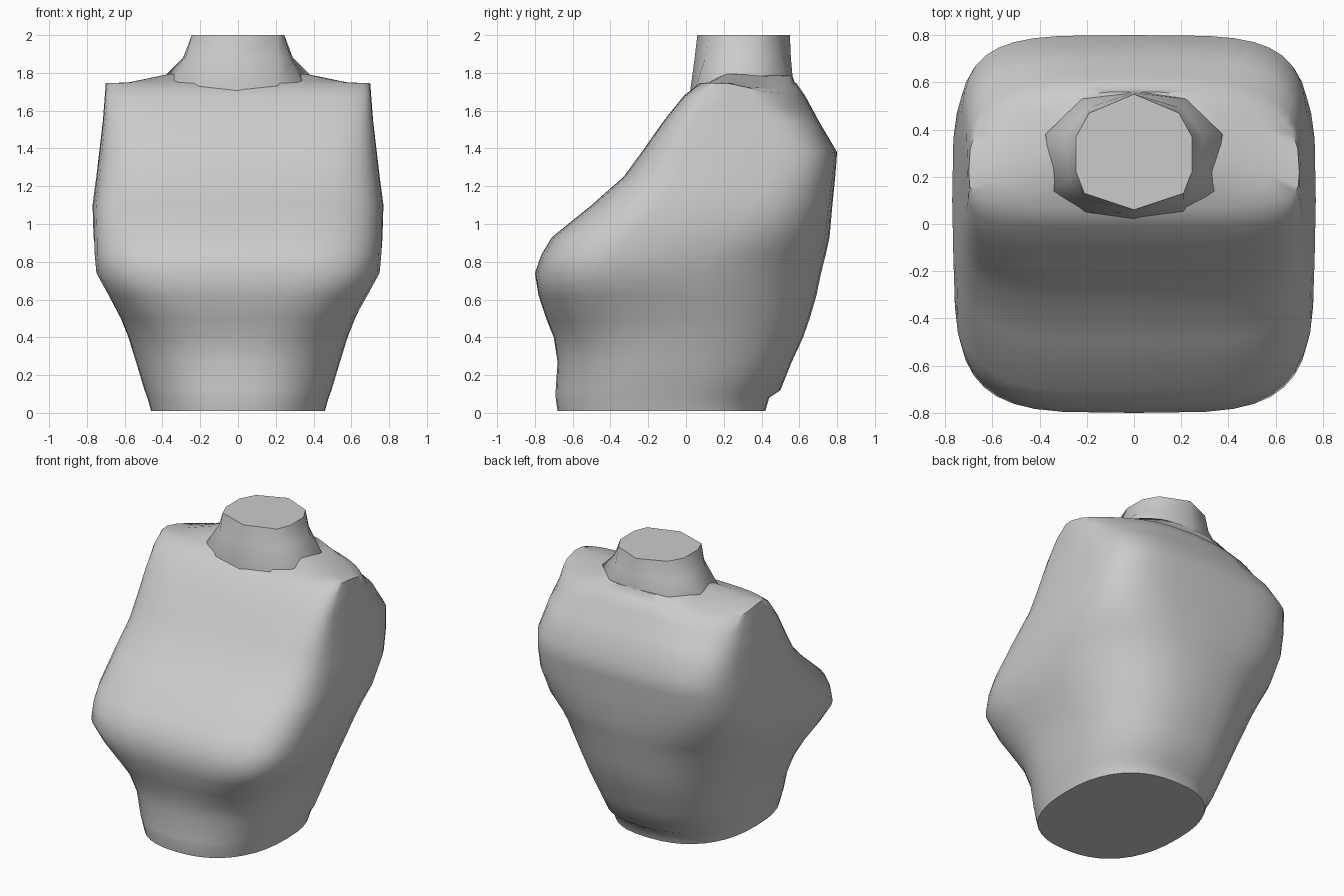
import bpy, bmesh
from math import sin, cos, pi


def loft(name, rings, angle):
    """Skin a stack of equal-length closed rings and cap both ends."""
    bm = bmesh.new()
    vs = [[bm.verts.new(p) for p in r] for r in rings]
    n = len(vs[0])
    for a, b in zip(vs, vs[1:]):
        for i in range(n):
            j = (i + 1) % n
            bm.faces.new((a[i], a[j], b[j], b[i]))
    bm.faces.new(vs[0][::-1])
    bm.faces.new(vs[-1])
    bmesh.ops.recalc_face_normals(bm, faces=bm.faces[:])
    me = bpy.data.meshes.new(name)
    bm.to_mesh(me)
    bm.free()
    ob = bpy.data.objects.new(name, me)
    bpy.context.collection.objects.link(ob)
    bpy.ops.object.select_all(action='DESELECT')
    ob.select_set(True)
    bpy.context.view_layer.objects.active = ob
    bpy.ops.object.shade_smooth_by_angle(angle=angle)
    return ob


def power(v, e):
    return (1 if v >= 0 else -1) * abs(v) ** e


def body_ring(z, w, yf, yc, yb, nf, nb, waist=1.0, count=40):
    """Rounded section; waist narrows the part behind the chest."""
    ring = []
    for i in range(count):
        t = 2 * pi * i / count
        c, s = cos(t), sin(t)
        n, d = (nb, yb - yc) if s >= 0 else (nf, yc - yf)
        x, y = w * power(c, 2 / n), yc + d * power(s, 2 / n)
        k = min(1, max(0, (y + 0.42) / 0.34))
        k = k * k * (3 - 2 * k)
        # the outer shoulder drops towards the back
        drop = 0.3 * max(0, y - 0.25) * (x / 0.7) ** 2 if z > 1.6 else 0
        ring.append((x * (1 - k + k * waist), y, z - drop))
    return ring


# Torso: height, half width, front, widest, back, front/back squareness, waist
sections = [
    (0.01, 0.46, -0.68, -0.12, 0.42, 2.35, 2.4),
    (0.08, 0.48, -0.69, -0.12, 0.44, 2.35, 2.4),
    (0.12, 0.495, -0.69, -0.12, 0.50, 2.35, 2.4),
    (0.27, 0.54, -0.68, -0.10, 0.56, 2.4, 2.5),
    (0.40, 0.58, -0.70, -0.08, 0.62, 2.7, 2.5),
    (0.50, 0.62, -0.74, -0.08, 0.655, 3.1, 2.5),
    (0.62, 0.69, -0.78, -0.10, 0.69, 3.6, 2.5, 0.98),
    (0.74, 0.755, -0.80, -0.12, 0.715, 4.0, 2.6, 0.96),
    (0.84, 0.765, -0.765, -0.08, 0.74, 4.0, 2.8, 0.98),
    (0.93, 0.765, -0.71, -0.02, 0.76, 4.0, 3.2),
    (1.10, 0.77, -0.50, 0.10, 0.775, 4.0, 3.9),
    (1.25, 0.75, -0.33, 0.18, 0.79, 4.4, 4.3),
    (1.38, 0.735, -0.235, 0.23, 0.80, 5.0, 4.3),
    (1.55, 0.715, -0.115, 0.24, 0.70, 6.0, 3.6),
    (1.68, 0.705, -0.01, 0.24, 0.63, 6.0, 3.0),
    (1.745, 0.70, 0.07, 0.22, 0.585, 4.0, 2.8),
    (1.75, 0.58, 0.12, 0.26, 0.575, 4.0, 3.0),
    (1.795, 0.38, 0.18, 0.34, 0.56, 3.0, 3.0),
]
loft("torso", [body_ring(*s) for s in sections], 1.1)


# Neck: ten-sided stub flaring into the shoulders
def mirrored(half):
    return half + [(-x, y, z) for x, y, z in half[-2:0:-1]]


top = [(0, .06, 2), (.21, .13, 2), (.245, .22, 2),
       (.245, .37, 2), (.19, .47, 2), (0, .55, 2)]
base = [(0, .02, 1.69), (.21, .05, 1.72), (.34, .14, 1.76),
        (.375, .38, 1.795), (.22, .53, 1.785), (0, .565, 1.77)]
mid = [(a[0] * .65 + b[0] * .35, a[1] * .65 + b[1] * .35, 1.88)
       for a, b in zip(top, base)]
root = [(x, .3 + (y - .3) * .98, z - .06) for x, y, z in base]
loft("neck", [mirrored(r) for r in (root, base, mid, top)], 0.9)
